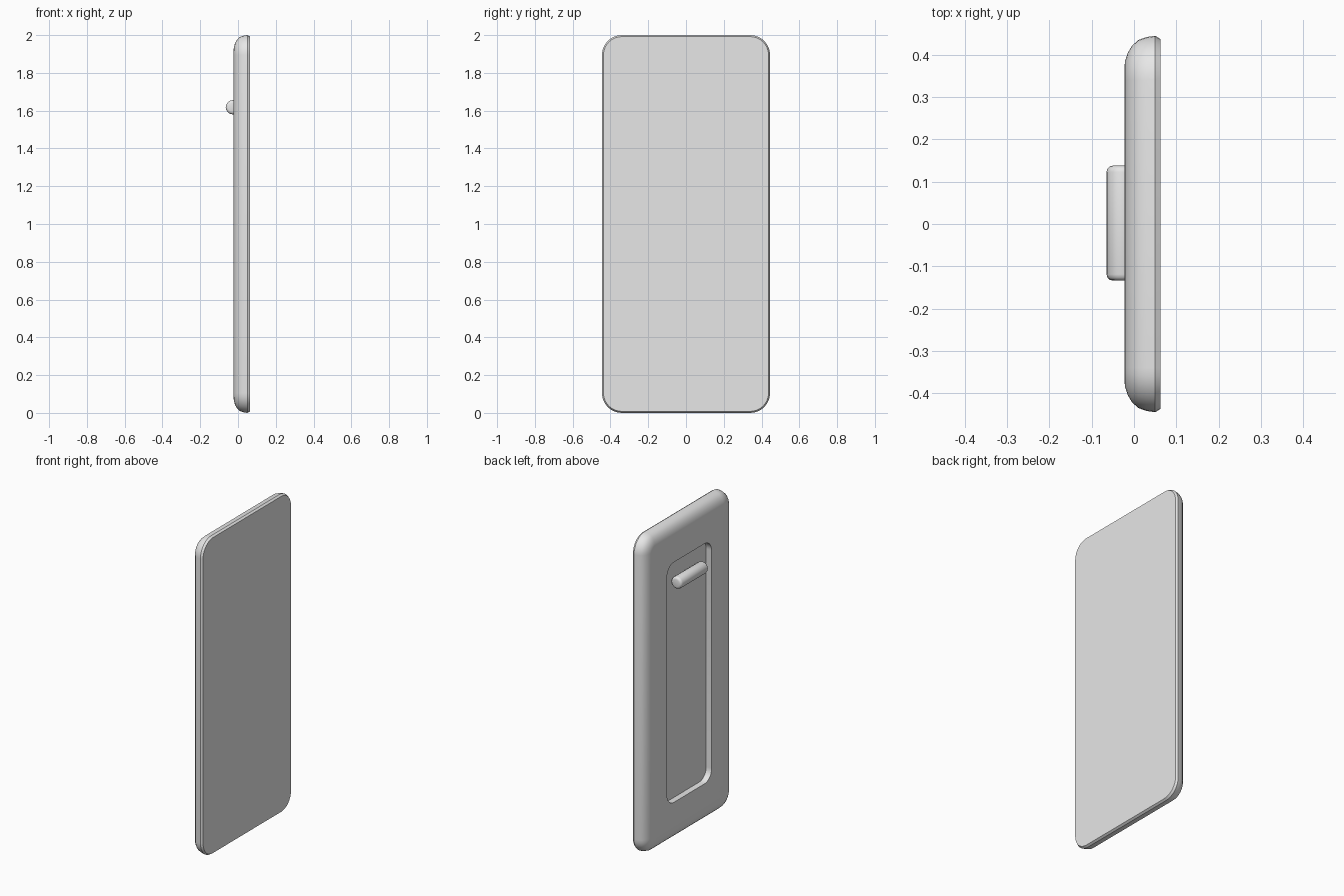
import bpy, bmesh, math
from mathutils import Matrix

if "Cube" in bpy.data.objects:
    bpy.data.objects.remove(bpy.data.objects["Cube"], do_unlink=True)

grey = bpy.data.materials.new("plain grey")
grey.use_nodes = True
colour = (0.8, 0.8, 0.8, 1)
grey.diffuse_color = colour
grey.node_tree.nodes["Principled BSDF"].inputs["Base Color"].default_value = colour


def finish(bm, name, angle):
    bmesh.ops.recalc_face_normals(bm, faces=bm.faces)
    mesh = bpy.data.meshes.new(name)
    bm.to_mesh(mesh)
    bm.free()
    obj = bpy.data.objects.new(name, mesh)
    bpy.context.collection.objects.link(obj)
    mesh.materials.append(grey)
    bpy.ops.object.select_all(action="DESELECT")
    obj.select_set(True)
    bpy.context.view_layer.objects.active = obj
    bpy.ops.object.shade_smooth_by_angle(angle=math.radians(angle))
    return obj


def rounded_ring(bm, x, half_y, half_z, radius, steps=8):
    ring = []
    for corner, (sy, sz) in enumerate([(1, 1), (-1, 1), (-1, -1), (1, -1)]):
        for i in range(steps + 1):
            a = (corner + i / steps) * math.pi / 2
            ring.append(bm.verts.new((x,
                                      sy * (half_y - radius) + radius * math.cos(a),
                                      1 + sz * (half_z - radius) + radius * math.sin(a))))
    return ring


# Door panel: recess floor, recess wall, front face, rounded rim, flat rear
bm = bmesh.new()
rings = [rounded_ring(bm, x, 0.222, 0.755, 0.07) for x in (0.015, -0.023)]
rim = [(-0.023, 0.075), (-0.021, 0.06), (-0.015, 0.041), (-0.005, 0.024),
       (0.01, 0.01), (0.03, 0.003), (0.05, 0), (0.063, 0.008)]
rings += [rounded_ring(bm, x, 0.445 - d, 1 - d, 0.105 - d) for x, d in rim]
for a, b in zip(rings, rings[1:]):
    n = len(a)
    for i in range(n):
        j = (i + 1) % n
        bm.faces.new((a[i], a[j], b[j], b[i]))
bm.faces.new(rings[0])
bm.faces.new(rings[-1])
finish(bm, "door_panel", 30)

# Handle bar with softened ends, set across the recess
bm = bmesh.new()
bmesh.ops.create_cone(bm, cap_ends=True, segments=16, radius1=0.038, radius2=0.038,
                      depth=0.272, matrix=Matrix.Translation((-0.027, 0.002, 1.618))
                      @ Matrix.Rotation(math.pi / 2, 4, "X"))
ends = [e for e in bm.edges if abs(e.verts[0].co.y - e.verts[1].co.y) < 0.01]
bmesh.ops.bevel(bm, geom=ends, offset=0.015, segments=3, profile=0.5, affect="EDGES")
finish(bm, "handle_bar", 40)
